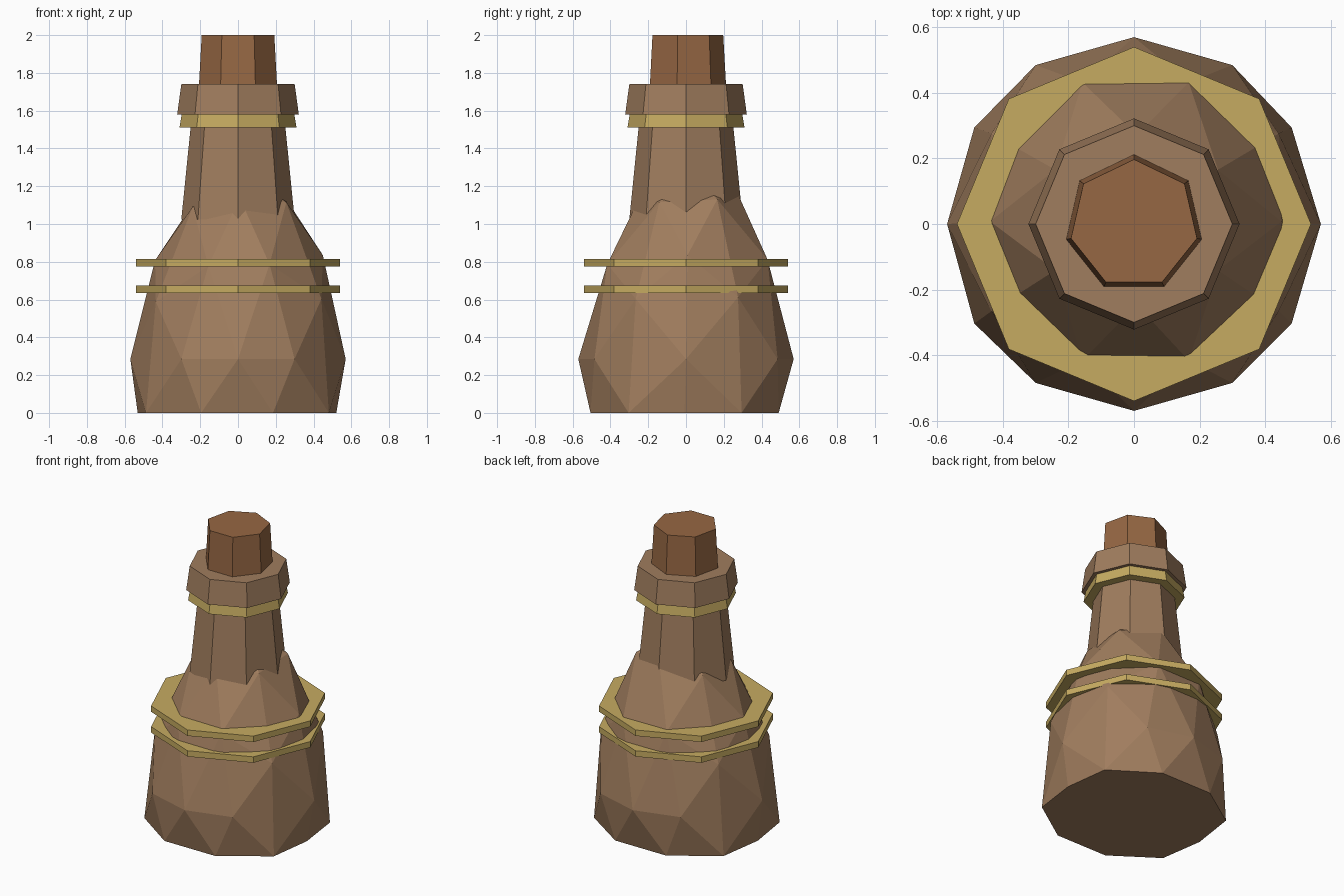
import bpy, bmesh, math
from itertools import combinations
from mathutils import Vector

cube = bpy.data.objects.get("Cube")
if cube:
    bpy.data.objects.remove(cube, do_unlink=True)


def material(name, hex_colour):
    def linear(c):
        return c / 12.92 if c <= 0.04045 else ((c + 0.055) / 1.055) ** 2.4
    rgb = [linear(int(hex_colour[i:i + 2], 16) / 255) for i in (0, 2, 4)]
    mat = bpy.data.materials.new(name)
    mat.use_nodes = True
    mat.diffuse_color = (*rgb, 1)
    mat.node_tree.nodes["Principled BSDF"].inputs["Base Color"].default_value = (*rgb, 1)
    return mat


brown = material("clay brown", "A07D5E")
gold = material("dull gold", "C6AB61")
cork_brown = material("cork brown", "966743")


def finish(name, bm, mat):
    bmesh.ops.recalc_face_normals(bm, faces=bm.faces)
    mesh = bpy.data.meshes.new(name)
    bm.to_mesh(mesh)
    bm.free()
    mesh.materials.append(mat)
    obj = bpy.data.objects.new(name, mesh)
    bpy.context.collection.objects.link(obj)
    return obj


def frustum(name, sides, z0, z1, r0, r1, mat):
    """Closed tapered prism with one corner pointing to the back."""
    bm = bmesh.new()
    rings = []
    for z, r in ((z0, r0), (z1, r1)):
        angles = [math.pi / 2 + math.tau * i / sides for i in range(sides)]
        rings.append([bm.verts.new((r * math.cos(a), r * math.sin(a), z)) for a in angles])
    low, high = rings
    bm.faces.new(low[::-1])
    bm.faces.new(high)
    for i in range(sides):
        j = (i + 1) % sides
        bm.faces.new((low[i], low[j], high[j], high[i]))
    return finish(name, bm, mat)


def geodesic_points():
    """Icosahedron corners plus edge midpoints, all on the unit sphere."""
    phi = (1 + math.sqrt(5)) / 2
    corners = []
    for a in (-1, 1):
        for b in (-phi, phi):
            corners += [Vector((a, b, 0)), Vector((0, a, b)), Vector((b, 0, a))]
    mids = [p + q for p, q in combinations(corners, 2) if (p - q).length < 2.1]
    return [p.normalized() for p in corners + mids]


# Faceted body: tapered, slightly lopsided ball with a flattened base
bm = bmesh.new()
for p in geodesic_points():
    bm.verts.new(p)
hull = bmesh.ops.convex_hull(bm, input=bm.verts)
for v in bm.verts:
    x, y, z = v.co
    taper = 0.57 * (1 - 0.16 * z)
    lift = 0.05 * max(z, 0)
    v.co = (x * taper + 0.01 * z,
            y * taper + 0.015 * z,
            max(0, 0.285 + 1.02 * z + lift * (x + y) * 0.6))
# Replace the squashed underside with one flat face
under = [f for f in bm.faces if all(v.co.z < 0.001 for v in f.verts)]
bmesh.ops.delete(bm, geom=under, context='FACES')
bmesh.ops.holes_fill(bm, edges=[e for e in bm.edges if e.is_boundary], sides=0)
finish("body", bm, brown)

# Flat bands around the body
for name, z in (("lower_band", 0.635), ("upper_band", 0.775)):
    frustum(name, 8, z, z + 0.04, 0.54, 0.54, gold)

# Neck, its trim and lip, and the stopper
frustum("neck", 8, 1.025, 1.6, 0.3, 0.242, brown)
frustum("neck_trim", 8, 1.51, 1.58, 0.31, 0.298, gold)
frustum("lip", 8, 1.58, 1.74, 0.322, 0.3, brown)
frustum("stopper", 7, 1.7, 2.0, 0.214, 0.197, cork_brown)
